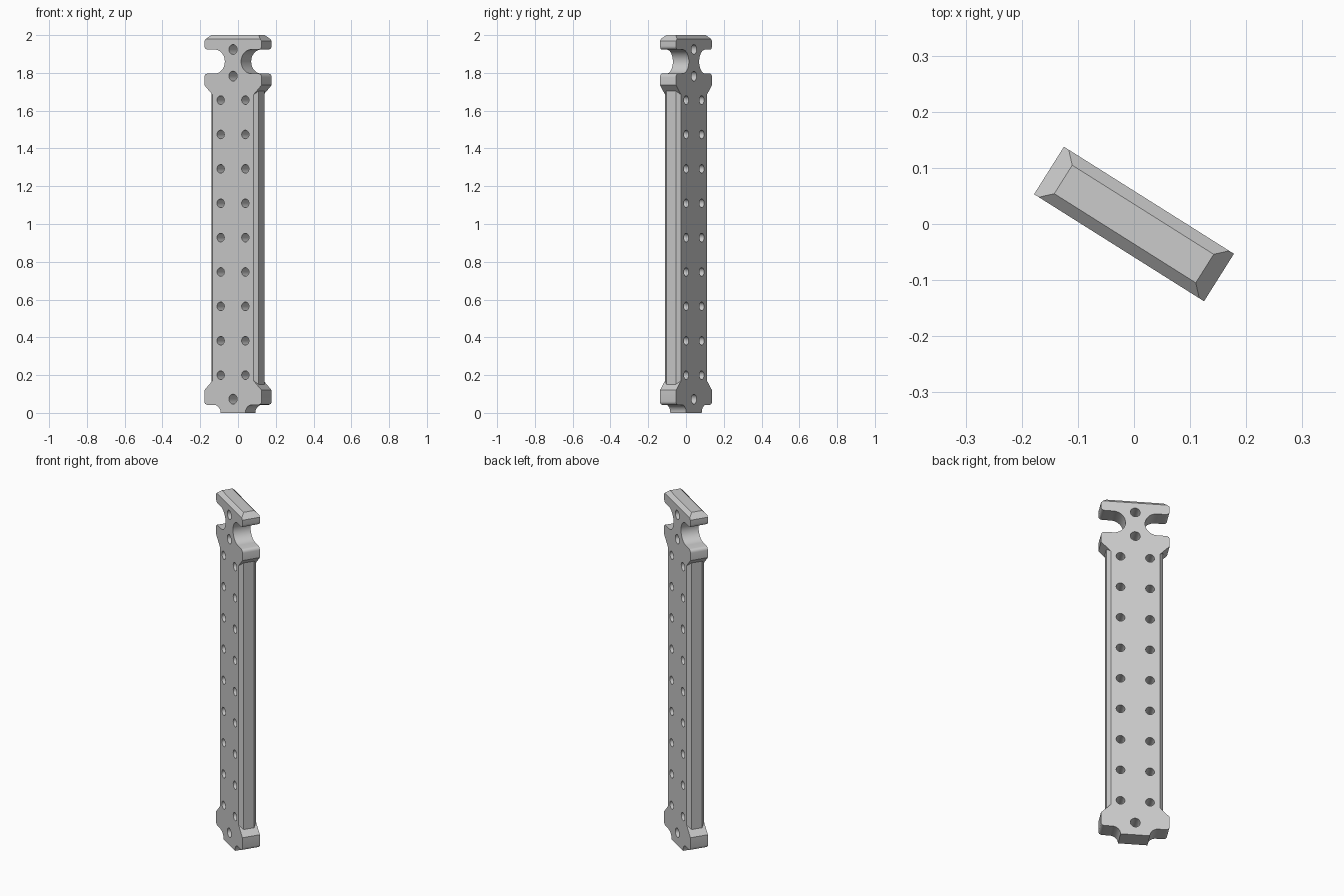
import bpy
import bmesh
from math import cos, sin, radians
from mathutils import Matrix

cube = bpy.data.objects.get("Cube")
if cube:
    bpy.data.objects.remove(cube)

HALF_WIDTH = 0.179
HALF_DEPTH = 0.05
CHAMFER = 0.02
TURN = radians(-32.2)


def arc(cx, cz, r, start, end, steps):
    angles = [radians(start + (end - start) * i / steps) for i in range(steps + 1)]
    return [(cx + r * cos(a), cz + r * sin(a)) for a in angles]


def outline(d):
    """Closed plate outline; d insets the shaft edges and the top edge."""
    shaft = 0.148 - d
    corner = 0.018
    cx = HALF_WIDTH - corner
    half = arc(0.12, 0, 0.043, 180, 90, 8)              # foot fillet
    half += arc(cx, 0.061, corner, -90, 0, 4)           # lower head
    half += [(HALF_WIDTH, 0.12), (shaft, 0.151 + d)]
    half += [(shaft, 1.704 - d), (HALF_WIDTH, 1.735)]   # upper shoulder
    half += arc(cx, 1.778, corner, 0, 90, 4)
    half += arc(0.115, 1.86, 0.064, -90, -270, 20)      # side notch
    half += arc(cx, 1.942, corner, -90, 0, 4)           # top bar
    half += [(HALF_WIDTH, 1.97), (0.149 + d, 2 - d)]
    return half + [(-x, z) for x, z in reversed(half)]


def make_object(name, bm):
    bmesh.ops.recalc_face_normals(bm, faces=bm.faces)
    mesh = bpy.data.meshes.new(name)
    bm.to_mesh(mesh)
    bm.free()
    obj = bpy.data.objects.new(name, mesh)
    bpy.context.collection.objects.link(obj)
    return obj


# Plate: four outlines joined front to back, giving the chamfered edges
bm = bmesh.new()
inner = HALF_DEPTH - CHAMFER
layers = []
for y, d in ((-HALF_DEPTH, CHAMFER), (-inner, 0), (inner, 0), (HALF_DEPTH, CHAMFER)):
    layers.append([bm.verts.new((x, y, z)) for x, z in outline(d)])
for a, b in zip(layers, layers[1:]):
    for i in range(len(a)):
        j = (i + 1) % len(a)
        bm.faces.new((a[i], a[j], b[j], b[i]))
bm.faces.new(layers[0])
bm.faces.new(layers[-1])
plate = make_object("perforated_plate", bm)

# Holes: two columns on the shaft and single ones on the centre line
holes = [(side * 0.077, 0.2 + row * 0.182, 0.023) for row in range(9) for side in (-1, 1)]
holes += [(0, z, 0.026) for z in (0.073, 1.783, 1.924)]
bm = bmesh.new()
for x, z, r in holes:
    place = Matrix.Translation((x, 0, z)) @ Matrix.Rotation(radians(90), 4, "X")
    bmesh.ops.create_cone(bm, cap_ends=True, segments=20, radius1=r, radius2=r,
                          depth=0.2, matrix=place)
drill = make_object("hole_cutter", bm)
drill.hide_render = True

cut = plate.modifiers.new("holes", "BOOLEAN")
cut.operation = "DIFFERENCE"
cut.solver = "EXACT"
cut.object = drill
bpy.context.view_layer.objects.active = plate
plate.select_set(True)
bpy.ops.object.modifier_apply(modifier=cut.name)
bpy.data.objects.remove(drill)

# Material, shading and placement
grey = bpy.data.materials.new("plain_grey")
grey.use_nodes = True
colour = (0.6, 0.6, 0.6, 1)
grey.diffuse_color = colour
grey.node_tree.nodes["Principled BSDF"].inputs["Base Color"].default_value = colour
plate.data.materials.clear()
plate.data.materials.append(grey)
bpy.ops.object.shade_smooth_by_angle(angle=radians(30))
plate.rotation_euler.z = TURN
